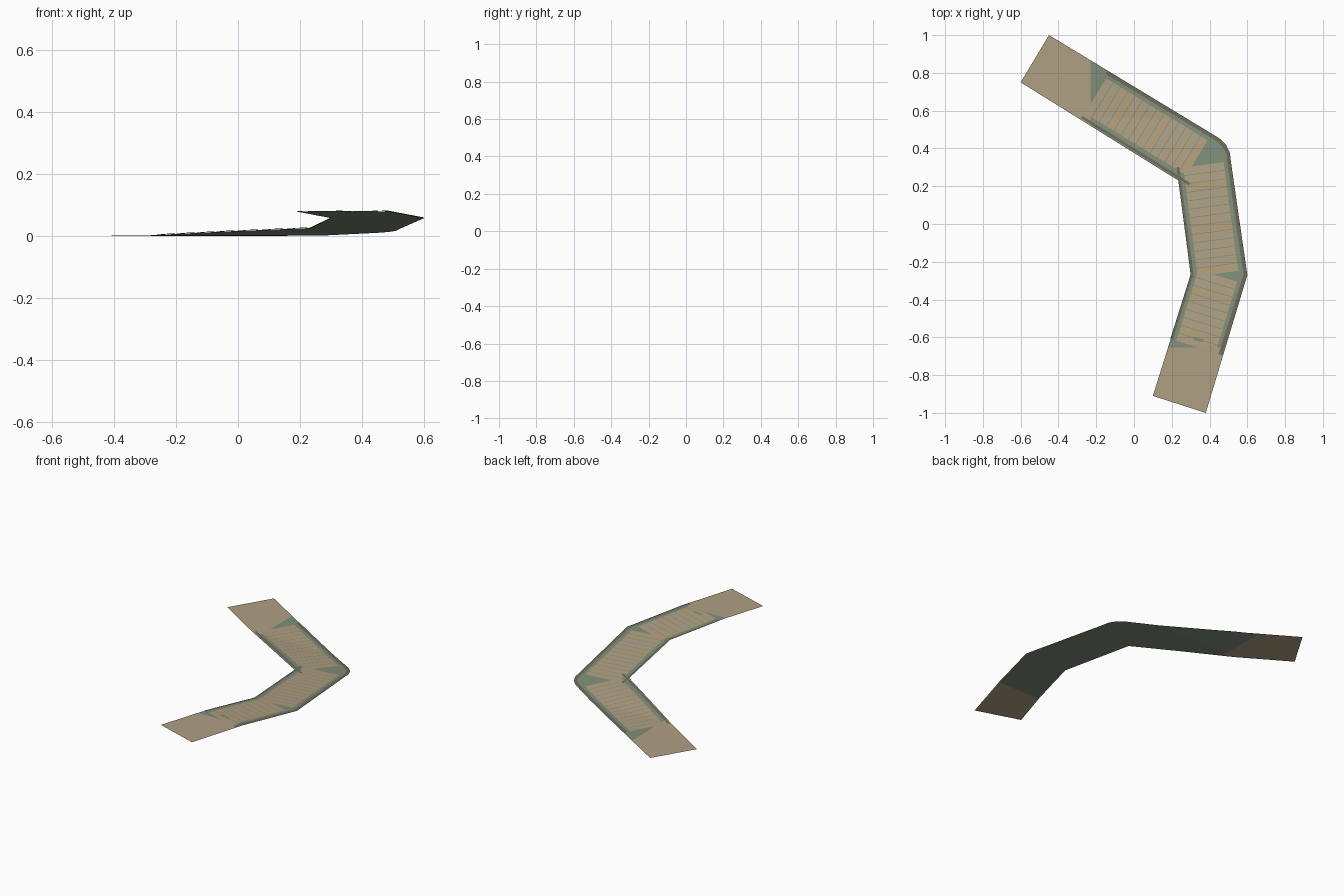
import bpy, bmesh
from mathutils import Vector

cube = bpy.data.objects.get("Cube")
if cube:
    bpy.data.objects.remove(cube)


def material(name, rgb):
    m = bpy.data.materials.new(name)
    m.use_nodes = True
    m.diffuse_color = (*rgb, 1)
    m.node_tree.nodes["Principled BSDF"].inputs["Base Color"].default_value = (*rgb, 1)
    return m


TAN = material("tan wood", (0.434, 0.352, 0.231))
GREEN = material("sage green", (0.215, 0.275, 0.19))
OLIVE = material("dark olive", (0.15, 0.147, 0.105))
OCHRE = material("ochre", (0.56, 0.34, 0.10))

# Slope of the walkway from the high front landing to the low back landing
SLOPE = [(-0.64, 0.08), (-0.27, 0.058), (0.23, 0.026), (0.4, 0.015), (0.56, 0.002), (0.72, 0)]
FRONT_CUT, BACK_CUT = -0.655, -0.23


def height(y):
    if y <= SLOPE[0][0]:
        return SLOPE[0][1]
    for (y0, z0), (y1, z1) in zip(SLOPE, SLOPE[1:]):
        if y <= y1:
            return z0 + (z1 - z0) * (y - y0) / (y1 - y0)
    return 0


def cut(bm, point, normal):
    bmesh.ops.bisect_plane(bm, geom=bm.verts[:] + bm.edges[:] + bm.faces[:],
                           plane_co=point, plane_no=normal, dist=1e-5)


def draped(name, polygons, mats, lift=0.0, rule=None):
    """Flat polygons creased at each change of slope and laid on the walkway."""
    bm = bmesh.new()
    for poly in polygons:
        face = bm.faces.new([bm.verts.new((p[0], p[1], 0)) for p in poly])
        face.normal_update()
        if face.normal.z < 0:
            face.normal_flip()
    bmesh.ops.remove_doubles(bm, verts=bm.verts[:], dist=1e-5)
    for y, _ in SLOPE:
        cut(bm, (0, y, 0), (0, 1, 0))
    if rule:
        cut(bm, (0, FRONT_CUT, 0), (0, 1, 0))
        cut(bm, (BACK_CUT, 0, 0), (1, 0, 0))
        for f in bm.faces:
            f.material_index = rule(f.calc_center_median())
    for v in bm.verts:
        v.co.z = height(v.co.y) + lift
    mesh = bpy.data.meshes.new(name)
    bm.to_mesh(mesh)
    bm.free()
    for m in mats:
        mesh.materials.append(m)
    obj = bpy.data.objects.new(name, mesh)
    bpy.context.collection.objects.link(obj)
    return obj


def strip(a, b, left, right):
    """Rectangle along a-b, reaching the given distances to either side."""
    a, b = Vector(a), Vector(b)
    d = (b - a).normalized()
    n = Vector((-d.y, d.x))
    return [a + n * left, a - n * right, b - n * right, b + n * left]


# Base ribbon: green under the deck, tan on both landings
inner = [(0.10, -0.91), (0.30, -0.27), (0.235, 0.23), (-0.60, 0.75)]
bend = [(0.513, 0.33), (0.508, 0.375), (0.487, 0.42), (0.45, 0.455)]
outer_front, outer_mid, outer_back = (0.38, -1.0), (0.60, -0.27), (-0.45, 1.0)
ribbon = [[inner[0], outer_front, outer_mid, inner[1]],
          [inner[1], outer_mid, bend[0], inner[2]],
          [inner[2], bend[-1], outer_back, inner[3]]]
ribbon += [[inner[2], p, q] for p, q in zip(bend, bend[1:])]
draped("walkway_base", ribbon, [GREEN, TAN],
       rule=lambda c: int(c.y < FRONT_CUT or c.x < BACK_CUT))

# Planked decks, with thin gaps and an ochre batten at regular intervals
HALF, PITCH, GAP = 0.108, 0.046, 0.004
decks = {"front": ((0.327, -0.652), (0.444, -0.272), 1),
         "middle": ((0.445, -0.265), (0.367, 0.315), 0),
         "back": ((0.335, 0.35), (-0.205, 0.68), 0)}
for name, (a, b, first) in decks.items():
    a, b = Vector(a), Vector(b)
    length = (b - a).length
    d = (b - a) / length
    count = round(length / PITCH)
    step = length / count
    planks, battens = [], []
    for i in range(count):
        s = a + d * (i * step)
        planks.append(strip(s + d * GAP / 2, s + d * (step - GAP / 2), HALF, HALF))
        if i % 5 == first:
            m = s + d * step * 0.5
            battens.append(strip(m - d * 0.003, m + d * 0.003, HALF, HALF))
    draped(name + "_deck_planks", planks, [TAN], 0.0015)
    draped(name + "_deck_battens", battens, [OCHRE], 0.003)

# Small plate at the front of the deck
draped("front_deck_plate", [strip((0.315, -0.606), (0.368, -0.618), 0.009, 0.009)],
       [GREEN], 0.004)

# Kerb rails: one line round the outside, three crossing pieces inside
RAIL = 0.02
outer_line = [(0.467, -0.695), outer_mid, *bend, (-0.14, 0.812)]
draped("outer_rail", [strip(p, q, RAIL, 0) for p, q in zip(outer_line, outer_line[1:])],
       [OLIVE], 0.002)
inner_rails = {"front": ((0.192, -0.61), (0.302, -0.26)),
               "middle": ((0.304, -0.285), (0.225, 0.30)),
               "back": ((0.29, 0.205), (-0.28, 0.56))}
for i, (name, (p, q)) in enumerate(inner_rails.items()):
    draped(name + "_inner_rail", [strip(p, q, 0, RAIL * 0.7)], [OLIVE], 0.002 + i * 0.0005)
